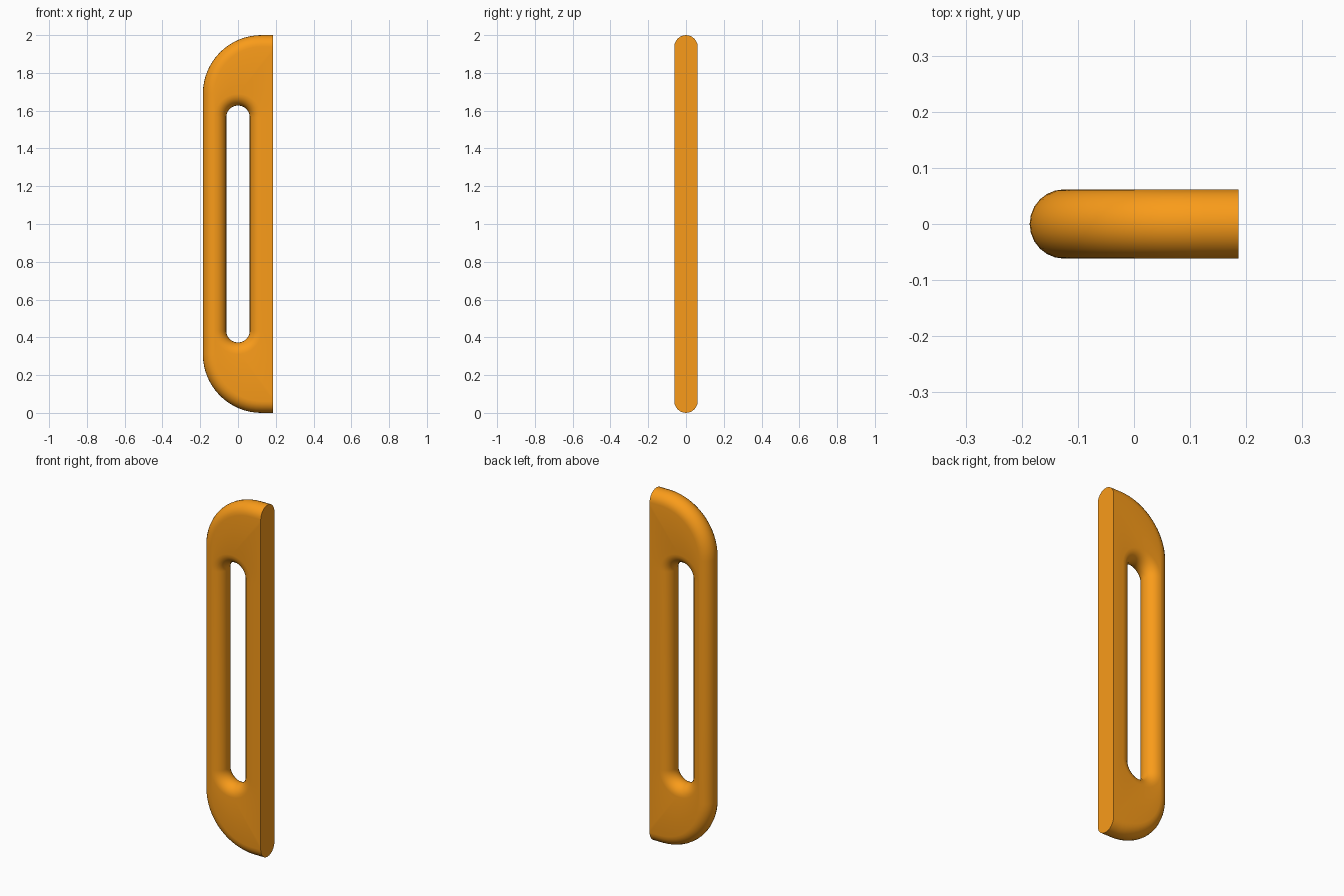
import bpy, bmesh
from math import sin, cos, pi

if "Cube" in bpy.data.objects:
    bpy.data.objects.remove(bpy.data.objects["Cube"])

HALF_W, HEIGHT = 0.186, 2.0     # half width and height of the plate
R = 0.0618                      # half thickness = radius of the rounded edges
CORNER = 0.31                   # large outer corner radius
SLOT, SLOT_Z = 0.062, 0.435     # slot half width and height of its lower arc centre
N, M = 16, 12                   # segments per corner arc and per rounded edge


def arc(cx, cz, r, start):
    return [(cx + r * cos(start + i * pi / 2 / N), cz + r * sin(start + i * pi / 2 / N))
            for i in range(N + 1)]


def outer_ring(d):
    """Outline inset by d: two rounded corners, then the straight right edge."""
    cx = -HALF_W + CORNER
    ring = arc(cx, HEIGHT - CORNER, CORNER - d, pi / 2) + arc(cx, CORNER, CORNER - d, pi)
    low = [(HALF_W, d + (SLOT_Z - d) * i / N) for i in range(N + 1)]
    return ring + low + [(x, HEIGHT - z) for x, z in reversed(low)]


def slot_ring(d):
    """Slot outline grown by d, point for point matching the outer ring."""
    r, top = SLOT + d, HEIGHT - SLOT_Z
    return (arc(0, top, r, pi / 2) + arc(0, SLOT_Z, r, pi)
            + arc(0, SLOT_Z, r, 1.5 * pi) + arc(0, top, r, 0))


bm = bmesh.new()
outer, slot = [], []
for j in range(M + 1):
    t = -pi / 2 + pi * j / M
    d, y = R * (1 - cos(t)), R * sin(t)
    outer.append([bm.verts.new((x, y, z)) for x, z in outer_ring(d)])
    slot.append([bm.verts.new((x, y, z)) for x, z in slot_ring(d)])


def bridge(a, b, indices):
    for i in indices:
        k = (i + 1) % len(a)
        bm.faces.new((a[i], a[k], b[k], b[i]))


count = len(outer[0])
# Rounded outer edge and rounded slot wall
for j in range(M):
    bridge(outer[j], outer[j + 1], [count - 1] + list(range(2 * N + 2)))
    bridge(slot[j], slot[j + 1], range(count))
# Flat front and back
for j in (0, M):
    bridge(outer[j], slot[j], range(count))

bmesh.ops.remove_doubles(bm, verts=bm.verts, dist=1e-5)
# Flat right end
bmesh.ops.contextual_create(bm, geom=[e for e in bm.edges if e.is_boundary])
bmesh.ops.recalc_face_normals(bm, faces=bm.faces)

mesh = bpy.data.meshes.new("slotted_handle")
bm.to_mesh(mesh)
bm.free()
handle = bpy.data.objects.new("slotted_handle", mesh)
bpy.context.collection.objects.link(handle)

orange = bpy.data.materials.new("orange")
orange.diffuse_color = (0.95, 0.33, 0.01, 1)
orange.use_nodes = True
orange.node_tree.nodes["Principled BSDF"].inputs["Base Color"].default_value = orange.diffuse_color
mesh.materials.append(orange)

bpy.context.view_layer.objects.active = handle
handle.select_set(True)
bpy.ops.object.shade_smooth_by_angle(angle=pi / 5)
